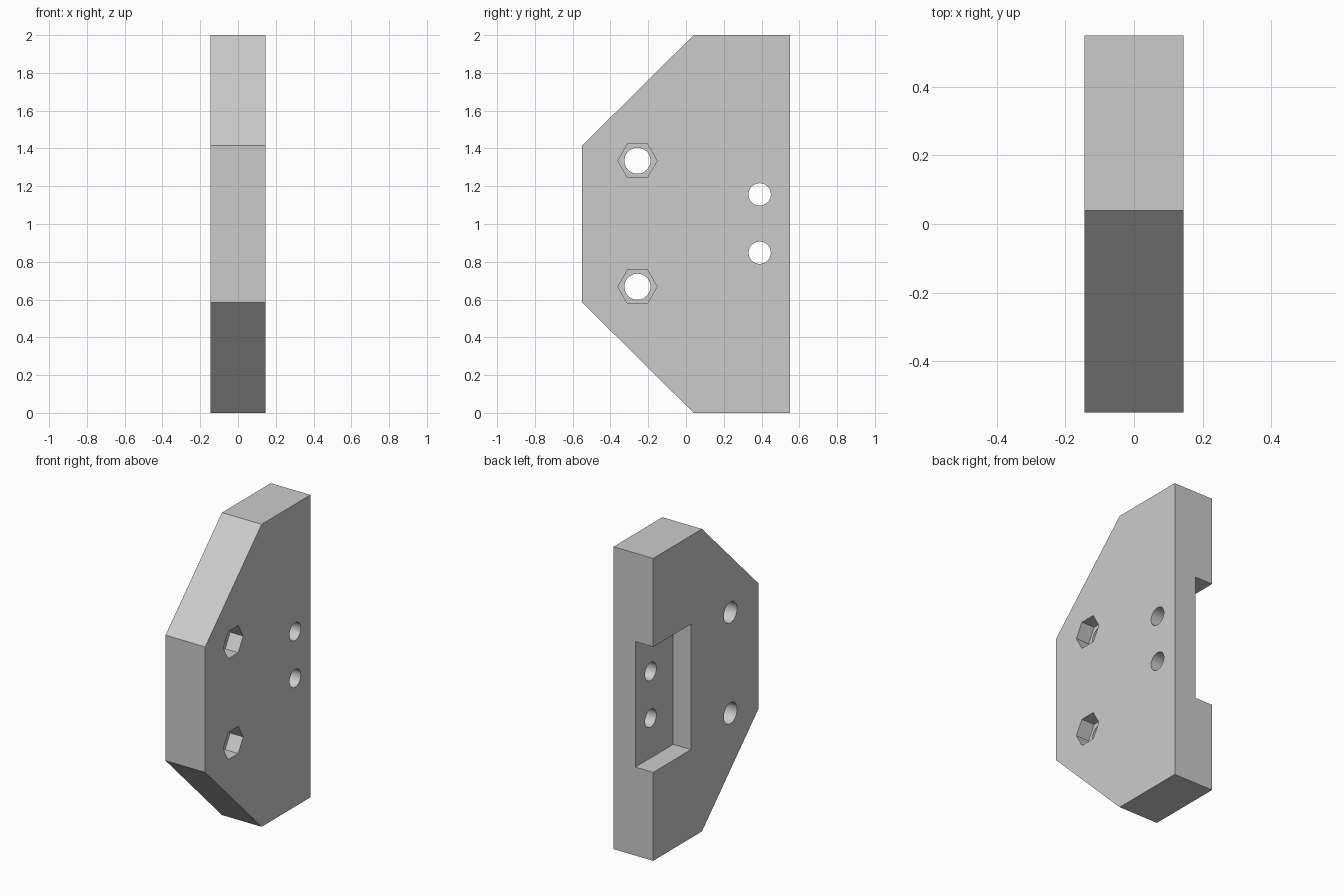
import bpy
import bmesh
import math

cube = bpy.data.objects.get("Cube")
if cube:
    bpy.data.objects.remove(cube, do_unlink=True)

HALF = 0.145      # half the plate thickness
grey = bpy.data.materials.new("plain grey")
grey.use_nodes = True
colour = (0.6, 0.6, 0.6, 1)
grey.diffuse_color = colour
grey.node_tree.nodes["Principled BSDF"].inputs["Base Color"].default_value = colour

# Plate: side profile extruded through its thickness
profile = [(0.04, 0), (0.55, 0), (0.55, 2), (0.04, 2), (-0.55, 1.415), (-0.55, 0.585)]
bm = bmesh.new()
face = bm.faces.new([bm.verts.new((-HALF, y, z)) for y, z in profile])
side = bmesh.ops.extrude_face_region(bm, geom=[face])
moved = [v for v in side["geom"] if isinstance(v, bmesh.types.BMVert)]
bmesh.ops.translate(bm, verts=moved, vec=(2 * HALF, 0, 0))
bmesh.ops.recalc_face_normals(bm, faces=bm.faces)
mesh = bpy.data.meshes.new("mounting_plate")
bm.to_mesh(mesh)
bm.free()
plate = bpy.data.objects.new("mounting_plate", mesh)
bpy.context.collection.objects.link(plate)
mesh.materials.append(grey)


def cut(cutter):
    """Subtract the cutter from the plate, then discard it."""
    cutter.hide_render = True
    bpy.ops.object.select_all(action="DESELECT")
    plate.select_set(True)
    bpy.context.view_layer.objects.active = plate
    mod = plate.modifiers.new("cut", "BOOLEAN")
    mod.operation = "DIFFERENCE"
    mod.solver = "EXACT"
    mod.object = cutter
    bpy.ops.object.modifier_apply(modifier=mod.name)
    bpy.data.objects.remove(cutter, do_unlink=True)


def bore(y, z, radius, sides=48, x=0, depth=1):
    """Cut a round or polygonal hole along x."""
    bpy.ops.mesh.primitive_cylinder_add(vertices=sides, radius=radius, depth=depth,
                                        location=(x, y, z), rotation=(0, math.pi / 2, 0))
    cut(bpy.context.object)


# Rectangular pocket on the -x side, open at the back
bpy.ops.mesh.primitive_cube_add(size=1, location=(-0.215, 0.455, 1))
pocket = bpy.context.object
pocket.scale = (0.4, 0.6, 0.83)
pocket.location.x = -HALF + 0.13 - 0.2
bpy.context.view_layer.update()
cut(pocket)

# Bolt holes with hexagonal nut recesses, and the plain rear holes
for z in (0.668, 1.335):
    bore(-0.257, z, 0.069)
    bore(-0.257, z, 0.104, sides=6, x=HALF, depth=0.19)
for z in (0.848, 1.157):
    bore(0.39, z, 0.059)

plate.select_set(True)
bpy.context.view_layer.objects.active = plate
bpy.ops.object.shade_smooth_by_angle(angle=math.radians(30))
